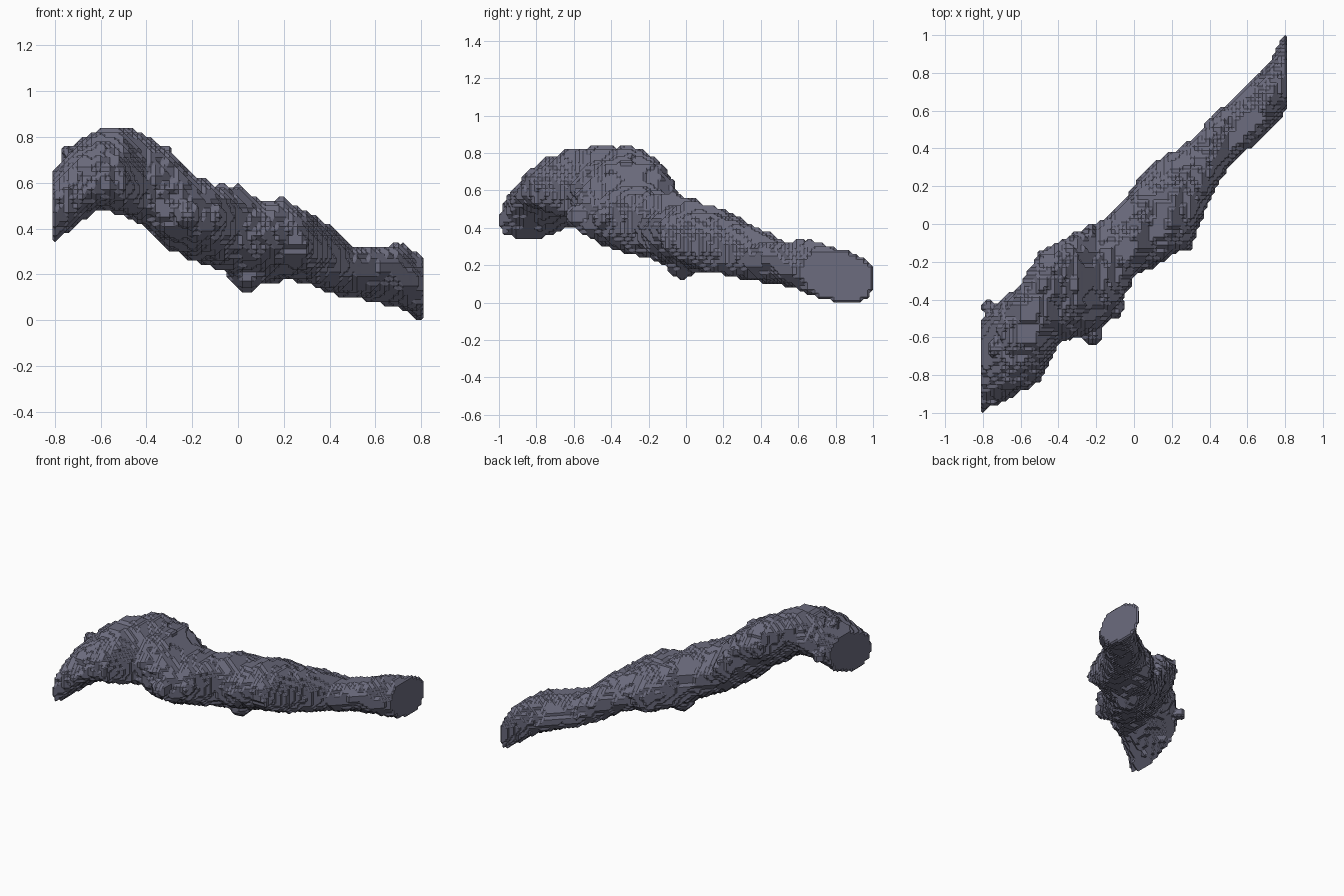
import bpy, bmesh, math
from mathutils import Vector, noise

STEP = 0.02
HALF_LENGTH = 0.81

# Cross-sections every 0.1 along x: y low, y high, z low, z high
SECTIONS = [
    (-1.0, -.50, .34, .66), (-.94, -.41, .43, .77), (-.88, -.32, .49, .83),
    (-.83, -.15, .46, .84), (-.63, -.10, .41, .80), (-.60, -.05, .32, .75),
    (-.58, .00, .27, .63), (-.47, .07, .24, .59), (-.28, .20, .19, .58),
    (-.22, .32, .17, .51), (-.16, .37, .17, .53), (-.12, .44, .16, .47),
    (.12, .55, .12, .41), (.30, .64, .10, .32), (.40, .73, .08, .32),
    (.47, .83, .06, .33), (.60, 1.01, .00, .29),
]

# Small nodules on the surface: centre, radius
NODULES = [
    (Vector((-.77, -.44, .57)), .04), (Vector((-.74, -.66, .73)), .04),
    (Vector((.04, -.02, .21)), .085), (Vector((-.22, -.58, .46)), .06),
    (Vector((-.11, -.44, .45)), .06),
]


def section_at(x):
    t = min(max((x + 0.8) * 10, 0), len(SECTIONS) - 1.001)
    i = int(t)
    return [a + (b - a) * (t - i) for a, b in zip(SECTIONS[i], SECTIONS[i + 1])]


def fill_cells():
    """Occupied grid cells of the lumpy tube."""
    cells = set()
    count = round(2 * HALF_LENGTH / STEP)
    for i in range(count):
        x = (i + 0.5) * STEP - HALF_LENGTH
        y0, y1, z0, z1 = section_at(x)
        lean = -0.2 + 0.55 / (1 + math.exp((x + 0.3) * 12))
        for j in range(int(y0 / STEP) - 4, int(y1 / STEP) + 5):
            for k in range(max(0, int(z0 / STEP) - 4), int(z1 / STEP) + 5):
                p = Vector((x, (j + 0.5) * STEP, (k + 0.5) * STEP))
                u = (2 * p.y - y0 - y1) / (y1 - y0)
                w = (2 * p.z - z0 - z1) / (z1 - z0)
                r = math.hypot(u, (w - u * math.sin(lean)) / math.cos(lean))
                lump = 0.08 * noise.noise(p * 9) + 0.07 * noise.noise(p * 20)
                if r < 1.01 + lump or any((p - c).length < s for c, s in NODULES):
                    cells.add((i, j, k))
    return cells


def block_surface(cells):
    """Outward square faces around the occupied cells."""
    bm = bmesh.new()
    corners = {}

    def corner(key):
        if key not in corners:
            i, j, k = key
            corners[key] = bm.verts.new((i * STEP - HALF_LENGTH, j * STEP, k * STEP))
        return corners[key]

    for cell in cells:
        for axis in range(3):
            for side in (0, 1):
                other = list(cell)
                other[axis] += 2 * side - 1
                if tuple(other) in cells:
                    continue
                ring = []
                for a, b in ((0, 0), (1, 0), (1, 1), (0, 1)):
                    key = list(cell)
                    key[axis] += side
                    key[(axis + 1) % 3] += a
                    key[(axis + 2) % 3] += b
                    ring.append(corner(tuple(key)))
                bm.faces.new(ring if side else ring[::-1])
    bm.normal_update()
    return bm


def chamfered_surface(blocks):
    """Join the square centres around each corner, giving chamfered steps."""
    bm = bmesh.new()
    centre = {f: f.calc_center_median() for f in blocks.faces}
    point = {f: bm.verts.new(c) for f, c in centre.items()}
    for v in blocks.verts:
        todo = set(v.link_loops)
        while todo:
            loop = todo.pop()
            ring = [loop.face]
            while True:
                edge = loop.link_loop_prev.edge
                f = loop.face
                options = [r for r in edge.link_loops if r.vert == v and r.face != f]
                loop = min(options, key=lambda r: (centre[r.face] - centre[f]).dot(f.normal))
                if loop not in todo:
                    break
                todo.remove(loop)
                ring.append(loop.face)
            if len(ring) > 2:
                verts = [point[f] for f in ring]
                if not bm.faces.get(verts):
                    bm.faces.new(verts)
    bmesh.ops.recalc_face_normals(bm, faces=bm.faces)
    bmesh.ops.triangulate(bm, faces=[f for f in bm.faces if len(f.verts) > 4])
    return bm


cube = bpy.data.objects.get("Cube")
if cube:
    bpy.data.objects.remove(cube, do_unlink=True)

# Slate material
slate = bpy.data.materials.new("slate_grey")
slate.use_nodes = True
colour = (0.15, 0.15, 0.21, 1)
slate.diffuse_color = colour
slate.node_tree.nodes["Principled BSDF"].inputs["Base Color"].default_value = colour

# Stepped tube with flat cut ends
blocks = block_surface(fill_cells())
surface = chamfered_surface(blocks)
mesh = bpy.data.meshes.new("stepped_tube")
surface.to_mesh(mesh)
blocks.free()
surface.free()
mesh.materials.append(slate)
tube = bpy.data.objects.new("stepped_tube", mesh)
bpy.context.collection.objects.link(tube)
